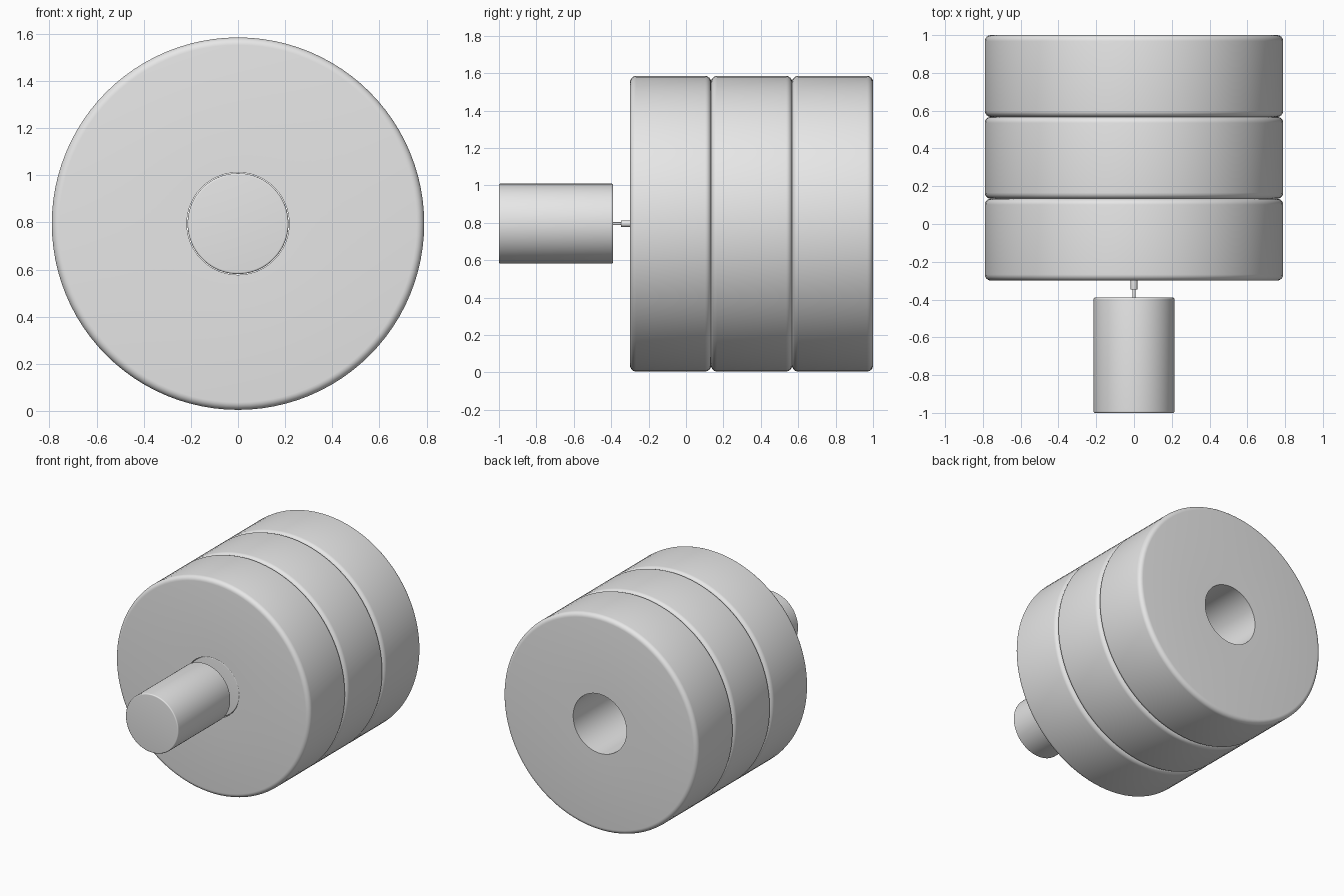
import bpy
import math

cube = bpy.data.objects.get("Cube")
if cube:
    bpy.data.objects.remove(cube, do_unlink=True)

AXIS_Z = 0.795
DISC_R, DISC_W, HOLE_R = 0.79, 0.433, 0.217
SEGMENTS = 96

gray = bpy.data.materials.new("plain_gray")
gray.use_nodes = True
gray.diffuse_color = (0.8, 0.8, 0.8, 1)
gray.node_tree.nodes["Principled BSDF"].inputs["Base Color"].default_value = (0.8, 0.8, 0.8, 1)


def corner(r, y, b, start):
    """Quarter-round profile points about a centre, starting at an angle."""
    return [(r + b * math.cos(a), y + b * math.sin(a))
            for a in (math.radians(start + 15 * i) for i in range(7))]


def lathe(name, profile, closed=False):
    """Turn a (radius, y) profile around the y axis; open ends are capped."""
    n, verts, faces = len(profile), [], []
    for s in range(SEGMENTS):
        a = 2 * math.pi * s / SEGMENTS
        verts += [(r * math.cos(a), y, AXIS_Z + r * math.sin(a)) for r, y in profile]
    for s in range(SEGMENTS):
        t = (s + 1) % SEGMENTS
        for i in range(n if closed else n - 1):
            j = (i + 1) % n
            faces.append((s * n + i, s * n + j, t * n + j, t * n + i))
    if not closed:
        faces.append([s * n for s in range(SEGMENTS)])
        faces.append([s * n + n - 1 for s in reversed(range(SEGMENTS))])
    mesh = bpy.data.meshes.new(name)
    mesh.from_pydata(verts, [], faces)
    mesh.materials.append(gray)
    obj = bpy.data.objects.new(name, mesh)
    bpy.context.collection.objects.link(obj)
    bpy.ops.object.select_all(action="DESELECT")
    obj.select_set(True)
    bpy.context.view_layer.objects.active = obj
    bpy.ops.object.mode_set(mode="EDIT")
    bpy.ops.mesh.select_all(action="SELECT")
    bpy.ops.mesh.normals_make_consistent(inside=False)
    bpy.ops.object.mode_set(mode="OBJECT")
    bpy.ops.object.shade_smooth_by_angle(angle=math.radians(35))
    return obj


def rod(name, radius, y0, y1, b):
    """Solid round bar with softened rims."""
    return lathe(name, corner(radius - b, y0 + b, b, -90) + corner(radius - b, y1 - b, b, 0))


# Three bored discs with rounded outer rims
for i, part in enumerate(("front", "middle", "rear")):
    y0 = -0.299 + i * DISC_W
    y1, b = y0 + DISC_W, 0.032
    lathe(part + "_disc",
          [(HOLE_R, y0)] + corner(DISC_R - b, y0 + b, b, -90)
          + corner(DISC_R - b, y1 - b, b, 0) + [(HOLE_R, y1)], closed=True)

# Core seated in the bore, and the matching plug pulled out in front
rod("seated_core", HOLE_R - 0.003, -0.294, 0.315, 0.006)
rod("front_plug", HOLE_R - 0.003, -1.0, -0.39, 0.008)

# Stepped pin joining plug and core
rod("thin_pin", 0.008, -0.395, -0.34, 0.001)
rod("thick_pin", 0.018, -0.347, -0.28, 0.002)
